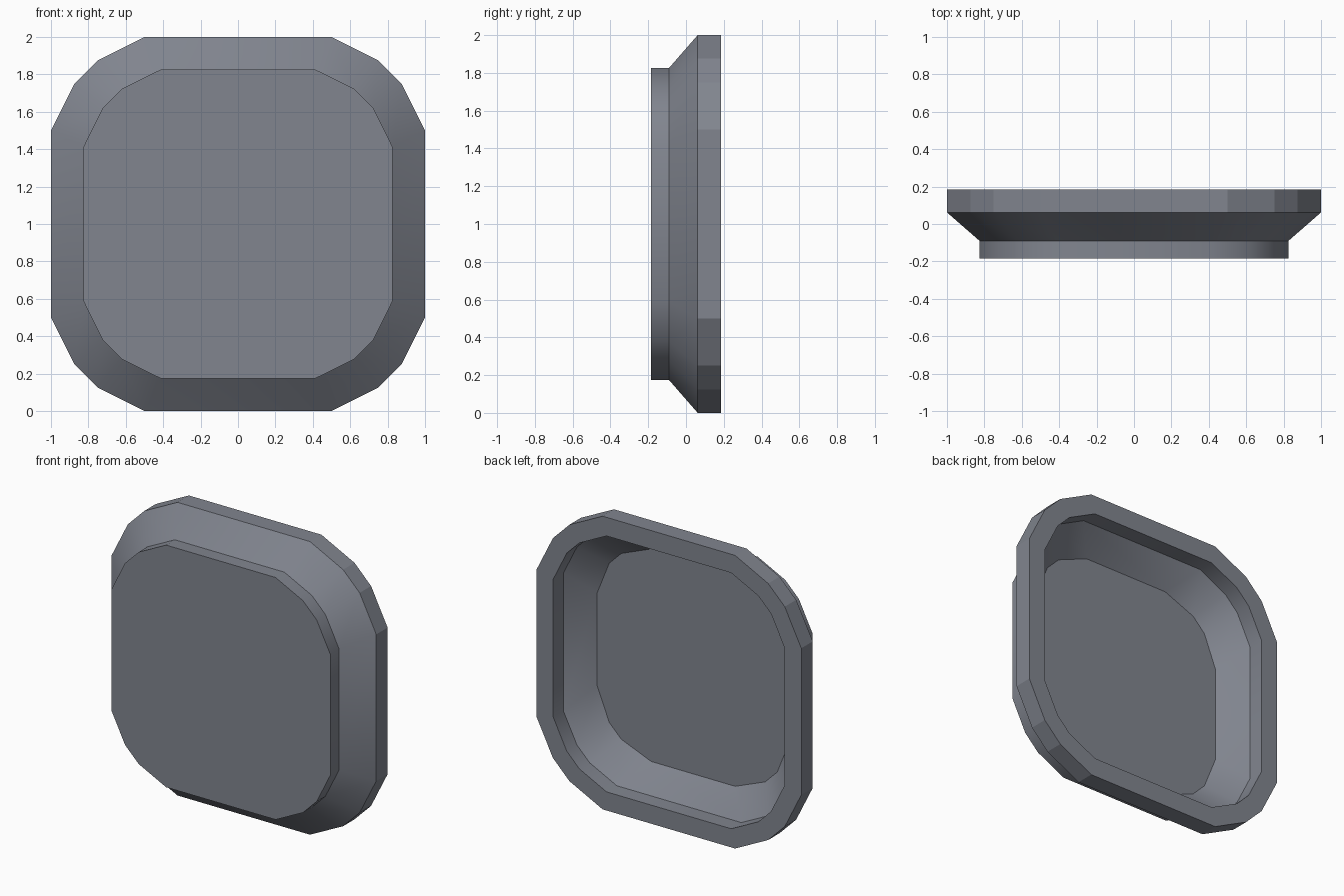
import bpy, bmesh, math

if "Cube" in bpy.data.objects:
    bpy.data.objects.remove(bpy.data.objects["Cube"])

grey = bpy.data.materials.new("slate_grey")
grey.diffuse_color = (0.22, 0.235, 0.275, 1)
grey.use_nodes = True
grey.node_tree.nodes["Principled BSDF"].inputs["Base Color"].default_value = grey.diffuse_color


def outline(a, h, b, c):
    """Rounded square of half size h: 16 points from one corner (a,h),(b,c)."""
    corner = [(h, a), (c, b), (b, c), (a, h)]
    pts = []
    for k in range(4):
        for x, z in corner:
            for _ in range(k):
                x, z = -z, x
            pts.append((x, z))
    return pts


outer = outline(0.5, 1.0, 0.75, 0.875)
front = outline(0.413, 0.826, 0.62, 0.723)
mouth = outline(0.47, 0.873, 0.675, 0.771)
floor = outline(0.317, 0.725, 0.543, 0.634)

# Rings from the front face, round the rim and into the hollow back
rings = [(front, -0.185), (front, -0.09), (outer, 0.062), (outer, 0.185),
         (mouth, 0.185), (mouth, 0.075), (floor, -0.078)]

bm = bmesh.new()
loops = [[bm.verts.new((x, y, z + 1)) for x, z in pts] for pts, y in rings]
for r, (a, b) in enumerate(zip(loops, loops[1:])):
    for i in range(16):
        j = (i + 1) % 16
        f = bm.faces.new((a[i], a[j], b[j], b[i]))
        f.smooth = r != 2          # the outer rim is faceted
bm.faces.new(loops[0])             # front panel
bm.faces.new(loops[-1])            # floor of the hollow
bmesh.ops.recalc_face_normals(bm, faces=bm.faces[:])
for e in bm.edges:
    e.smooth = e.calc_face_angle(0) < math.radians(30)

mesh = bpy.data.meshes.new("hollow_panel")
bm.to_mesh(mesh)
bm.free()
mesh.materials.append(grey)
panel = bpy.data.objects.new("hollow_panel", mesh)
bpy.context.collection.objects.link(panel)
